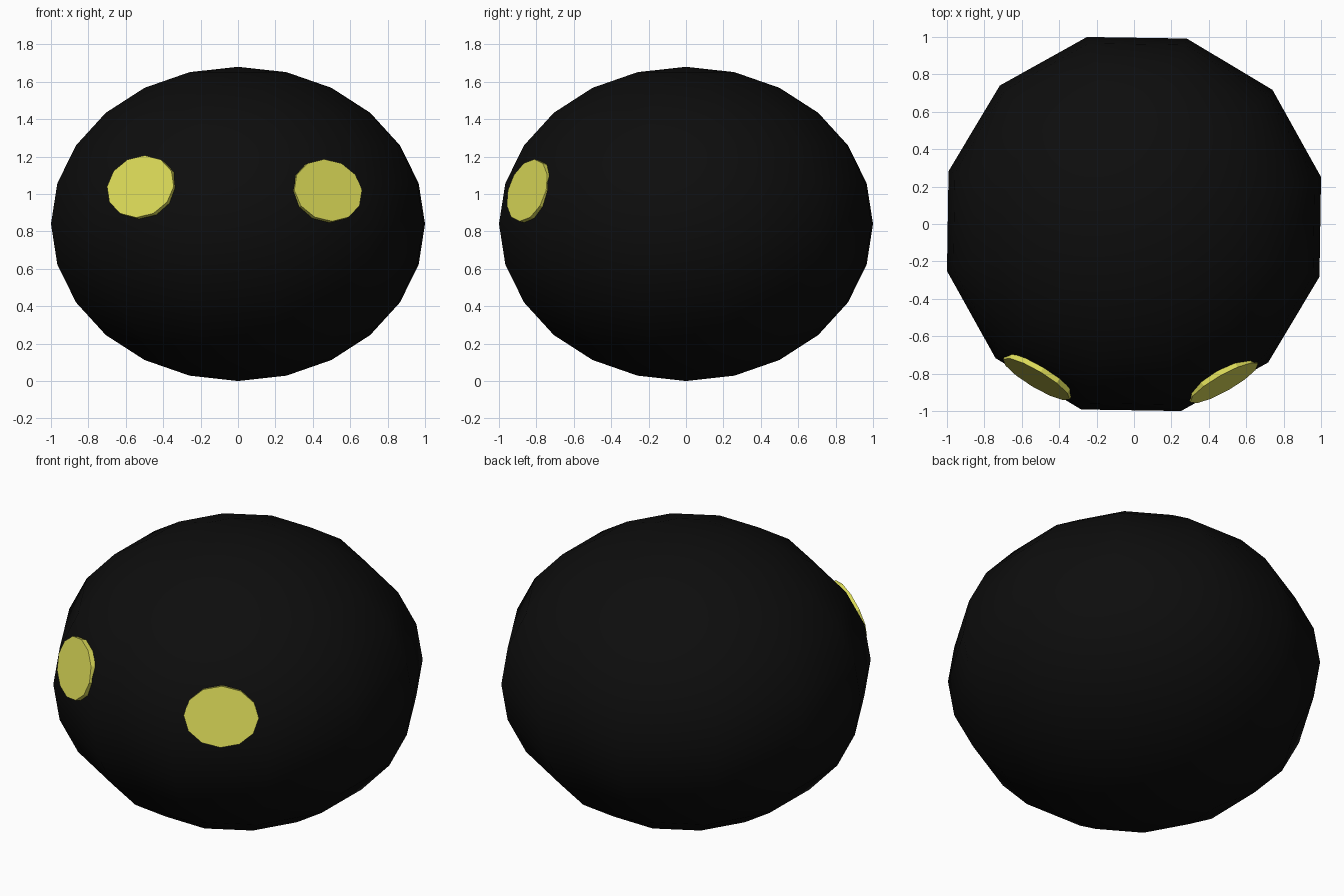
import bpy
import math
from mathutils import Matrix, Vector

cube = bpy.data.objects.get("Cube")
if cube:
    bpy.data.objects.remove(cube, do_unlink=True)


def make_material(name, color):
    mat = bpy.data.materials.new(name)
    mat.use_nodes = True
    mat.diffuse_color = color
    mat.node_tree.nodes["Principled BSDF"].inputs["Base Color"].default_value = color
    return mat


black = make_material("soft black", (0.004, 0.004, 0.004, 1))
yellow = make_material("pale yellow", (0.72, 0.71, 0.10, 1))

# Body: a squashed twelve-sided ball, turned slightly about its axis
RADIUS, HALF_HEIGHT = 1.031, 0.84
TURN = math.radians(14.1)
bpy.ops.mesh.primitive_uv_sphere_add(segments=12, ring_count=12, radius=1)
body = bpy.context.object
body.name = "body"
body.data.transform(Matrix.Translation((0, 0, HALF_HEIGHT))
                    @ Matrix.Rotation(TURN, 4, "Z")
                    @ Matrix.Diagonal((RADIUS, RADIUS, HALF_HEIGHT, 1)))
body.data.materials.append(black)
bpy.ops.object.shade_smooth()


# Eyes: flat oval discs set against the two front side facets
def add_eye(name, center, heading):
    tilt = math.radians(15)
    normal = Vector((math.cos(heading) * math.cos(tilt),
                     math.sin(heading) * math.cos(tilt), math.sin(tilt)))
    side = Vector((-math.sin(heading), math.cos(heading), 0))
    up = normal.cross(side)
    frame = Matrix((side, up, normal)).transposed().to_4x4()
    depth = 0.03
    bpy.ops.mesh.primitive_cylinder_add(vertices=12, radius=1, depth=depth)
    eye = bpy.context.object
    eye.name = name
    eye.data.transform(Matrix.Translation(Vector(center) - normal * depth / 2)
                       @ frame @ Matrix.Diagonal((0.208, 0.172, 1, 1)))
    eye.data.materials.append(yellow)


add_eye("left_eye", (0.482, -0.85, 1.02), math.radians(-60.5))
add_eye("right_eye", (-0.522, -0.83, 1.04), math.radians(-121))
